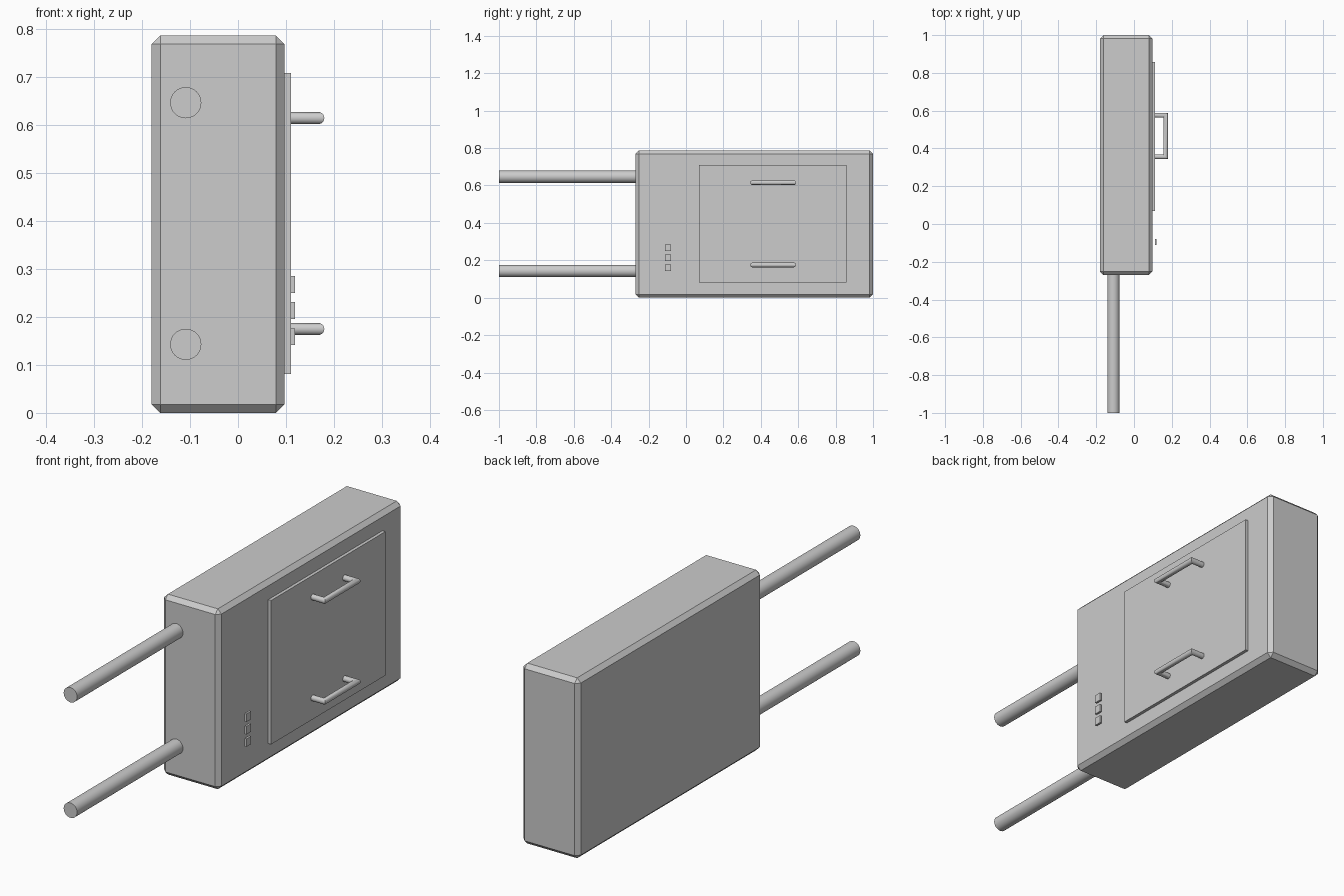
import bpy, bmesh, math
from mathutils import Matrix

if "Cube" in bpy.data.objects:
    bpy.data.objects.remove(bpy.data.objects["Cube"])

grey = bpy.data.materials.new("plain grey")
grey.diffuse_color = (0.604, 0.604, 0.604, 1)
grey.use_nodes = True
grey.node_tree.nodes["Principled BSDF"].inputs["Base Color"].default_value = grey.diffuse_color


def finish(name, bm, smooth=False):
    bmesh.ops.recalc_face_normals(bm, faces=bm.faces)
    me = bpy.data.meshes.new(name)
    bm.to_mesh(me)
    bm.free()
    me.materials.append(grey)
    ob = bpy.data.objects.new(name, me)
    bpy.context.collection.objects.link(ob)
    if smooth:
        bpy.ops.object.select_all(action='DESELECT')
        ob.select_set(True)
        bpy.context.view_layer.objects.active = ob
        bpy.ops.object.shade_smooth_by_angle(angle=math.radians(35))
    return ob


def box(name, x, y, z, chamfer=0):
    bm = bmesh.new()
    size = [b - a for a, b in (x, y, z)]
    mid = [(a + b) / 2 for a, b in (x, y, z)]
    bmesh.ops.create_cube(bm, size=1, matrix=Matrix.Translation(mid) @ Matrix.Diagonal((*size, 1)))
    if chamfer:
        bmesh.ops.bevel(bm, geom=bm.edges[:], offset=chamfer, segments=1,
                        affect='EDGES', profile=0.5)
    return finish(name, bm)


def pipe(name, x, z, y0, y1, r):
    bm = bmesh.new()
    m = Matrix.Translation((x, (y0 + y1) / 2, z)) @ Matrix.Rotation(math.pi / 2, 4, 'X')
    bmesh.ops.create_cone(bm, cap_ends=True, segments=32, radius1=r, radius2=r,
                          depth=y1 - y0, matrix=m)
    return finish(name, bm, True)


def handle(name, z, x0, x1, y0, y1, r, n=24):
    # round bar bent into a U with mitred corners
    bm = bmesh.new()
    rings = [[], [], [], []]
    for i in range(n):
        c, s = r * math.cos(math.tau * i / n), r * math.sin(math.tau * i / n)
        pts = [(x0, y0 - c), (x1 + c, y0 - c), (x1 + c, y1 + c), (x0, y1 + c)]
        for ring, (x, y) in zip(rings, pts):
            ring.append(bm.verts.new((x, y, z + s)))
    for a, b in zip(rings, rings[1:]):
        for i in range(n):
            j = (i + 1) % n
            bm.faces.new((a[i], a[j], b[j], b[i]))
    bm.faces.new(rings[0])
    bm.faces.new(rings[-1])
    return finish(name, bm, True)


# Chamfered cabinet and its raised door panel
box("cabinet", (-0.18, 0.097), (-0.27, 1.0), (0, 0.787), 0.018)
box("door_panel", (0.09, 0.111), (0.07, 0.858), (0.081, 0.709))

# Pipes leaving the front end
for label, z in (("lower", 0.143), ("upper", 0.647)):
    pipe(label + "_pipe", -0.109, z, -1.0, -0.26, 0.0325)

# Door handles
for label, z in (("lower", 0.175), ("upper", 0.615)):
    handle(label + "_handle", z, 0.108, 0.1675, 0.356, 0.576, 0.0125)

# Column of three square buttons
for i in range(3):
    z = 0.159 + 0.0545 * i
    box(f"button_{i + 1}", (0.110, 0.119), (-0.112, -0.079), (z - 0.0175, z + 0.0175))
